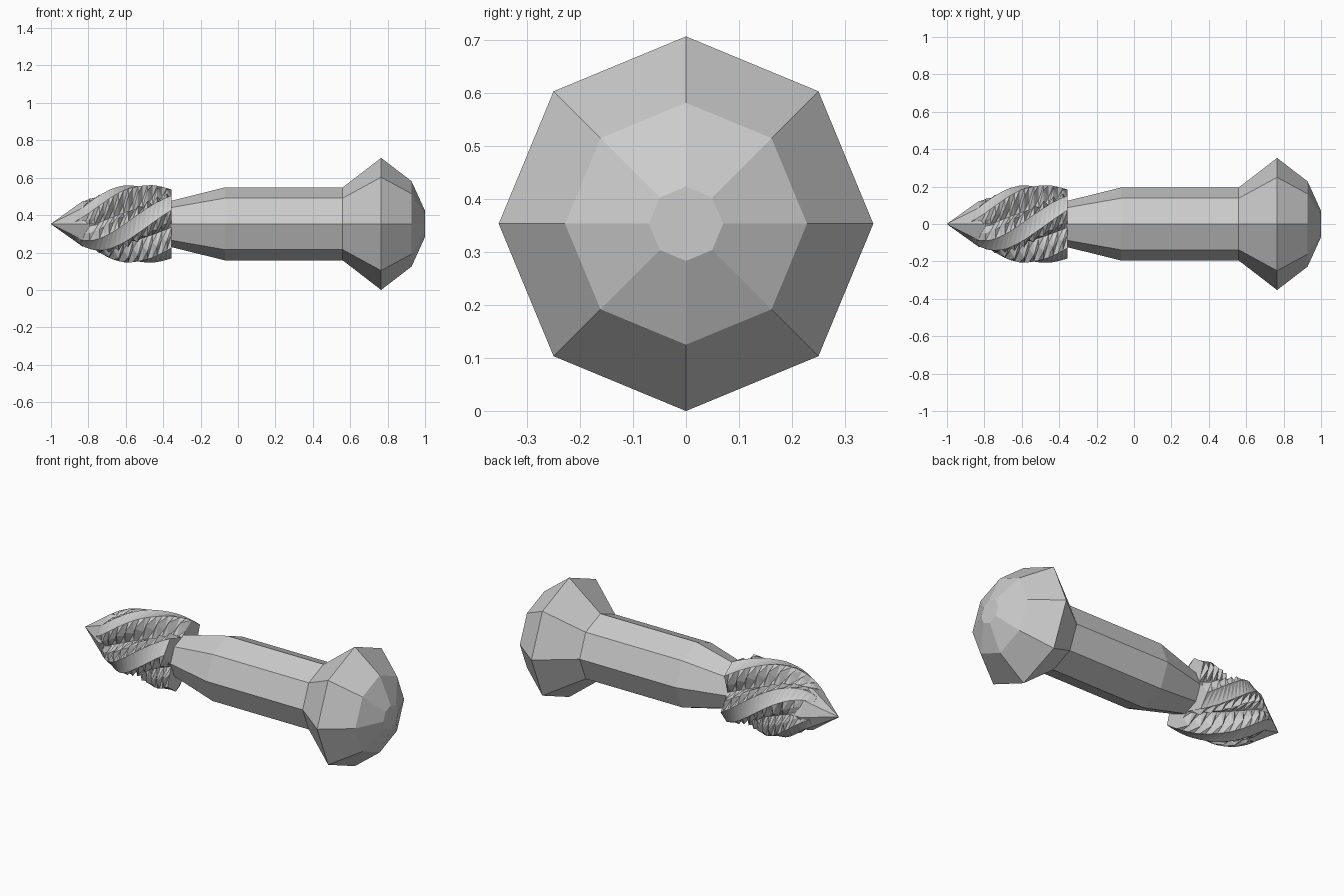
import bpy, math

if "Cube" in bpy.data.objects:
    bpy.data.objects.remove(bpy.data.objects["Cube"])

CZ = 0.353  # height of the long axis


def make_object(name, verts, faces):
    me = bpy.data.meshes.new(name)
    me.from_pydata(verts, [], faces)
    me.validate()
    ob = bpy.data.objects.new(name, me)
    bpy.context.collection.objects.link(ob)
    return ob


def point(x, r, deg):
    a = math.radians(deg)
    return (x, -r * math.cos(a), CZ + r * math.sin(a))


def loft(name, rings, triangulate=False):
    """Skin equal-sized rings and cap both ends."""
    n = len(rings[0])
    verts = [p for ring in rings for p in ring]
    faces = []
    for i in range(len(rings) - 1):
        for j in range(n):
            k = (j + 1) % n
            a, b, c, d = i*n + j, i*n + k, (i+1)*n + k, (i+1)*n + j
            faces += [(a, d, c), (a, c, b)] if triangulate else [(a, d, c, b)]
    faces.append(tuple(range(n)))
    last = (len(rings) - 1) * n
    faces.append(tuple(last + j for j in reversed(range(n))))
    return make_object(name, verts, faces)


def octagons(profile):
    return [[point(x, r, 45 * j) for j in range(8)] for x, r in profile]


# Handle with flared, domed pommel
loft("handle", octagons([(-0.40, 0.11), (-0.36, 0.123), (-0.07, 0.195), (0.56, 0.195),
                         (0.765, 0.353), (0.928, 0.228), (1.0, 0.07)]))

# Pointed core running through the bit
loft("drill_core", octagons([(-1.0, 0.001), (-0.83, 0.122), (-0.36, 0.115)]))

# Four twisted blades with pleated flutes between them
outline = [(-0.87, 0.09), (-0.83, 0.125), (-0.76, 0.165), (-0.68, 0.193),
           (-0.60, 0.207), (-0.45, 0.207), (-0.355, 0.198)]


def radius(x):
    for (x0, r0), (x1, r1) in zip(outline, outline[1:]):
        if x <= x1:
            return r0 + (r1 - r0) * (x - x0) / (x1 - x0)
    return outline[-1][1]


STEPS = 20
rings = []
for i in range(STEPS + 1):
    x = -0.87 + 0.515 * i / STEPS
    r = radius(x)
    root = min(0.118, r * 0.8)
    pleat = r * 0.93 if i % 2 else root + (r - root) * 0.3
    twist = 35 + 200 * (x + 0.36)
    section = [(-30, pleat), (-14, r), (14, r), (30, pleat), (45, root)]
    rings.append([point(x, rad, twist + 90 * q + da)
                  for q in range(4) for da, rad in section])
loft("drill_blades", rings, True)
